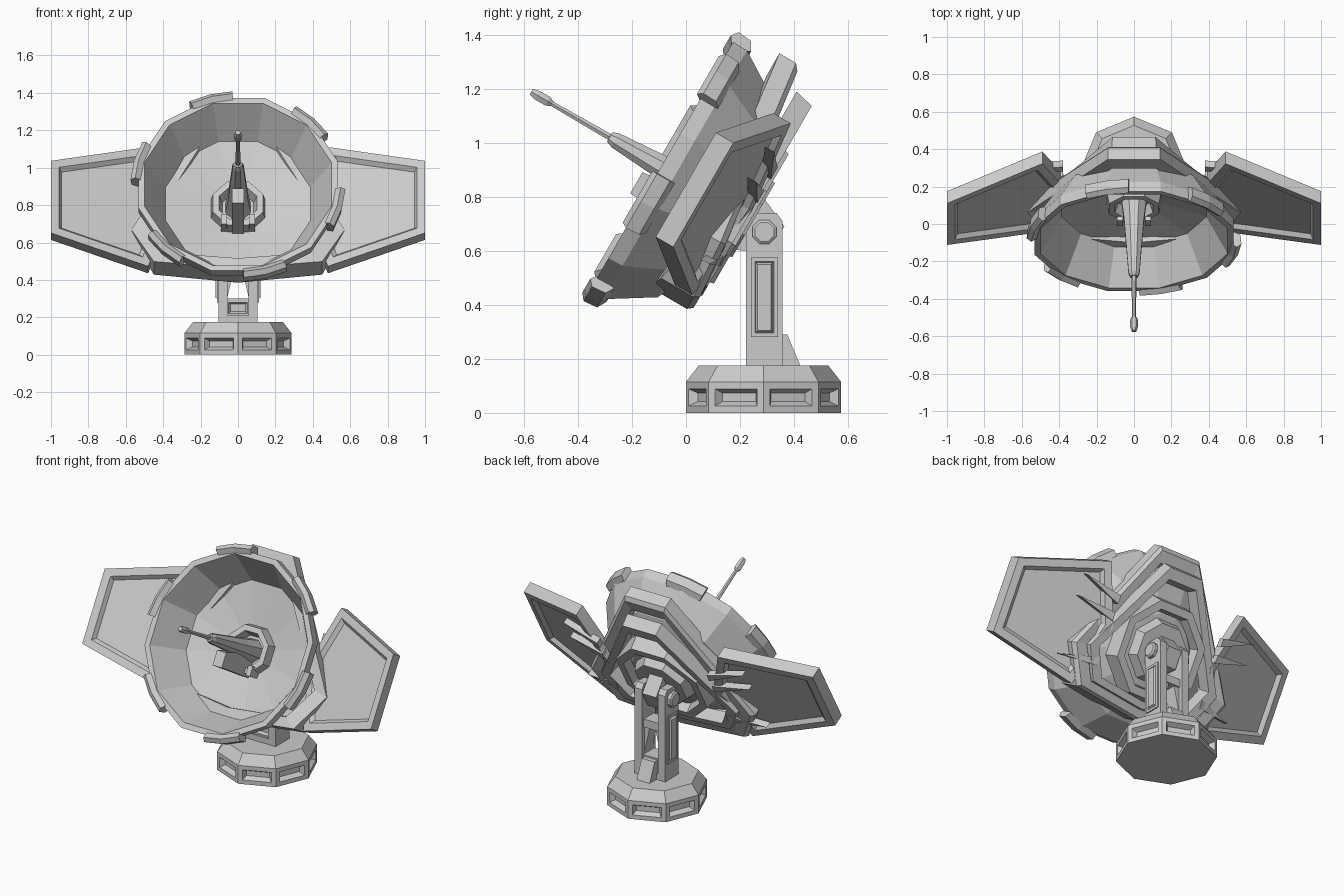
import bpy, bmesh
from math import sin, cos, radians, pi
from mathutils import Matrix, Vector

if "Cube" in bpy.data.objects:
    bpy.data.objects.remove(bpy.data.objects["Cube"])

TILT = Matrix.Rotation(radians(60), 4, 'X')   # local (x, up the dish, dish axis) -> world
FLAT = Matrix.Identity(4)
CV = 0.743                                    # dish centre along the tilted up axis


def loft(name, rings, mat=FLAT, caps=True, wrap=False, recess=None):
    """Skin equal-length rings; recess = (test(normal), border, taper, depth)."""
    bm = bmesh.new()
    vs = [[bm.verts.new(mat @ Vector(p)) for p in r] for r in rings]
    n, m = len(rings[0]), len(rings)
    for i in range(m if wrap else m - 1):
        a, b = vs[i], vs[(i + 1) % m]
        for j in range(n):
            k = (j + 1) % n
            bm.faces.new((a[j], a[k], b[k], b[j]))
    if caps and not wrap:
        bm.faces.new(vs[0][::-1])
        bm.faces.new(vs[-1])
    bmesh.ops.recalc_face_normals(bm, faces=bm.faces)
    if recess:
        test, border, taper, depth = recess
        inv = mat.to_3x3().inverted()
        bm.normal_update()
        fs = [f for f in bm.faces if test(inv @ f.normal)]
        bmesh.ops.inset_individual(bm, faces=fs, thickness=border, use_even_offset=True)
        bmesh.ops.inset_individual(bm, faces=fs, thickness=taper, depth=-depth, use_even_offset=True)
    me = bpy.data.meshes.new(name)
    bm.to_mesh(me)
    bm.free()
    ob = bpy.data.objects.new(name, me)
    bpy.context.collection.objects.link(ob)
    return ob


def ngon(r, h, n, cy=0.0, off=0.0):
    return [(r * cos(off + 2 * pi * i / n), cy + r * sin(off + 2 * pi * i / n), h) for i in range(n)]


def turned(name, prof, n, cy, off=0.0, mat=TILT, **kw):
    return loft(name, [ngon(r, h, n, cy, off) for r, h in prof], mat, **kw)


def side(name, pts, x0, x1, mat=FLAT, **kw):
    """Profile in the (y, z) plane, extruded along x."""
    return loft(name, [[(x, a, b) for a, b in pts] for x in (x0, x1)], mat, **kw)


def box(name, lo, hi, mat=FLAT, **kw):
    pts = [(lo[1], lo[2]), (hi[1], lo[2]), (hi[1], hi[2]), (lo[1], hi[2])]
    return side(name, pts, lo[0], hi[0], mat, **kw)


# Octagonal base with recessed windows
turned("base", [(.287, 0), (.287, .115), (.24, .175)], 8, .287, mat=FLAT,
       recess=(lambda n: abs(n.z) < .1, .026, .016, .03))

# Pedestal: foot, fork arms, cross bar, rear gusset
box("pedestal_foot", (-.105, .222, .17), (.105, .357, .21))
box("pedestal_block", (-.07, .235, .2), (.07, .345, .3),
    recess=(lambda n: abs(n.y) > .9, .02, .01, .015))
side("rear_gusset", [(.34, .17), (.425, .17), (.375, .29), (.34, .29)], -.045, .045)
box("fork_cross_bar", (-.06, .24, .47), (.06, .34, .52))
for s in (-1, 1):
    arm = [(.222, .2), (.357, .2), (.357, .71), (.335, .74), (.25, .74), (.222, .71)]
    side("fork_arm", arm, s * .055, s * .105)
    panel = [(.24, .28), (.34, .28), (.34, .575), (.24, .575)]
    side("fork_side_panel", panel, s * .1, s * .112,
         recess=(lambda n: abs(n.x) > .9, .015, .01, .02))
    # slanted inner braces leave a triangular opening
    loft("fork_brace", [[(s * .02, y, .47), (s * .058, y, .47), (s * .058, y, .3)] for y in (.25, .33)])
    loft("pivot_cap", [[(x, .29 + r * cos(pi / 8 + i * pi / 4), .67 + r * sin(pi / 8 + i * pi / 4))
                        for i in range(8)] for x, r in ((s * .1, .048), (s * .125, .048), (s * .132, .038))])

# Tilting mount between fork and dish
side("tilt_mount", [(.67, .03), (.78, .03), (.86, .21), (.58, .21)], -.048, .048, TILT)
turned("mount_plate", [(.17, .14), (.2, .21)], 8, CV, pi / 8)
loft("mount_ring", [ngon(r, h, 8, CV, pi / 8) for r, h in ((.25, .15), (.3, .15), (.32, .24), (.23, .24))],
     TILT, wrap=True)

# Twelve-sided dish bowl, one closed shell
turned("dish", [(.1, .19), (.22, .2), (.44, .305), (.55, .475), (.552, .535),
                (.518, .535), (.4, .325), (.1, .265)], 12, CV, radians(15))

# Six raised rim sections
for k in range(6):
    rings = []
    for d in (-12, 0, 12):
        a = radians(45 + 60 * k + d)
        rings.append([(r * cos(a), CV + r * sin(a), h)
                      for r, h in ((.535, .46), (.57, .48), (.575, .535), (.55, .555), (.515, .53))])
    loft("rim_section", rings, TILT)

# Feed hub, bracket and antenna
loft("feed_hub", [ngon(r, h, 8, CV, pi / 8) for r, h in ((.16, .25), (.145, .335), (.11, .335), (.09, .28))], TILT)
side("feed_bracket", [(.59, .27), (.6, .585), (.69, .585), (.74, .27)], -.032, .032, TILT)
for s in (-1, 1):
    box("hub_lug", (s * .06, .6, .26), (s * .09, .66, .36), TILT)
turned("antenna_horn", [(.075, .27), (.058, .4), (.032, .73), (.022, .755)], 8, CV, pi / 8)
turned("antenna_rod", [(.014, .74), (.01, 1.03)], 6, CV)
turned("antenna_tip", [(.011, 1.0), (.021, 1.02), (.021, 1.065), (.014, 1.09)], 6, CV)

# Back frame: shield-shaped ring (x, v, back w, front w), mirrored
half = [(.14, 1.325, .275, .366), (.57, .61, .185, .28), (.45, .385, .17, .33)]
shield = half + [(0, .335, .17, .345)] + [(-x, v, a, b) for x, v, a, b in half[::-1]]


def scaled(k, h=None, end=2, push=0.0):
    return [(p[0] * k, .72 + (p[1] - .72) * k, (p[end] if h is None else h) + push) for p in shield]


loft("back_frame", [scaled(.96), scaled(1, push=.02), scaled(1, end=3), scaled(.84, end=3),
                    scaled(.8, push=.03), scaled(.84)], TILT, wrap=True)
loft("inner_frame", [scaled(.82, .165), scaled(.85, .24), scaled(.68, .24), scaled(.71, .165)],
     TILT, wrap=True)

# Swept side wings with recessed panels on both faces, and their struts
for s in (-1, 1):
    outline = [(1, .508), (1, .953), (.49, 1.122), (.36, .77), (.48, .389)]
    wing = [[(s * x, v, .2 + (x - .49) * .29 + t) for x, v in outline] for t in (0, .075)]
    loft("wing", wing, TILT, recess=(lambda n: abs(n.z) > .8, .045, .02, .022))
    for v, tip in ((.93, 1.0), (.83, .87), (.56, .52)):
        loft("wing_strut", [[(s * .38, v - .025, w), (s * .38, v + .025, w), (s * .62, tip, w + .04)]
                            for w in (.16, .2)], TILT)
